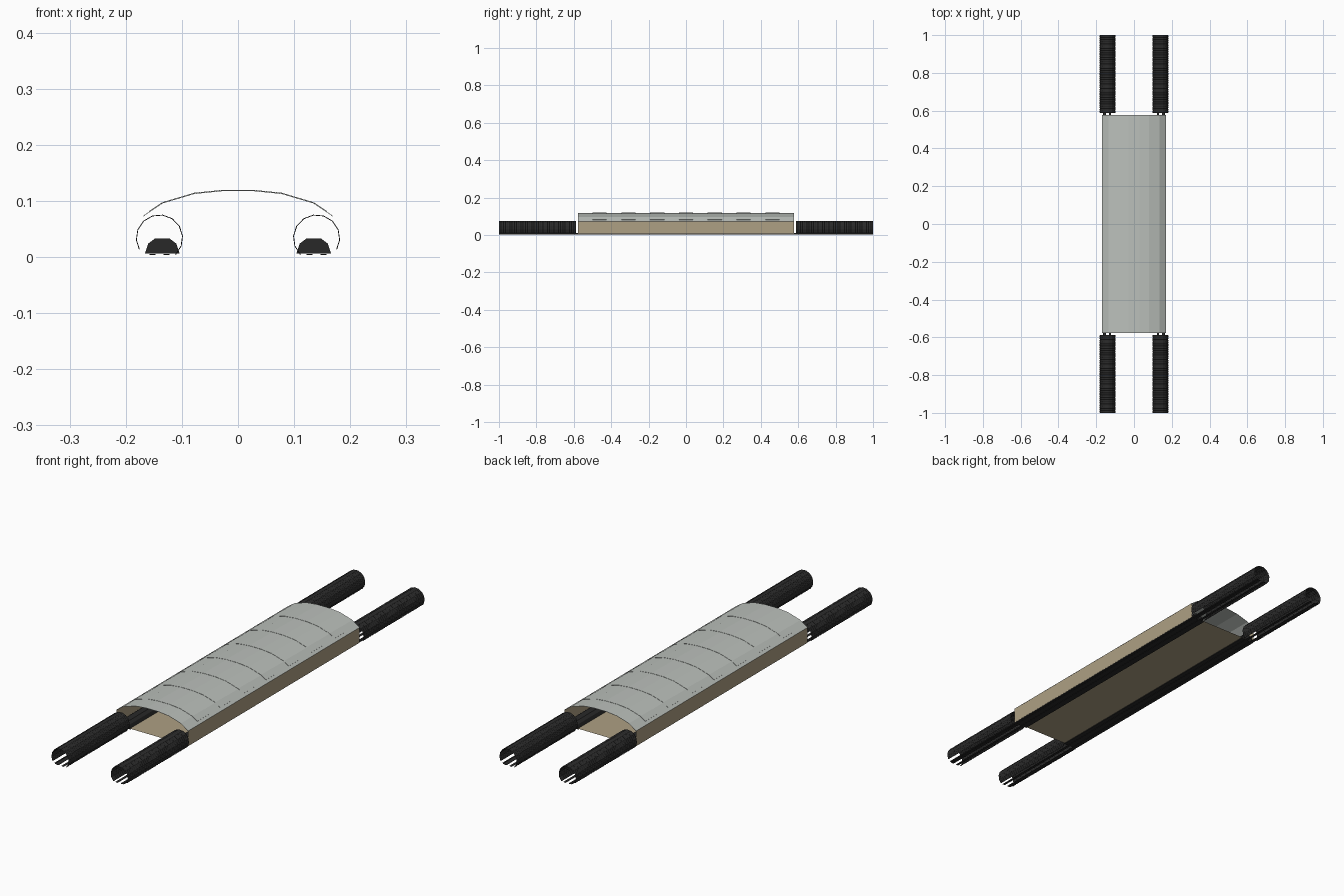
import bpy, math

if "Cube" in bpy.data.objects:
    bpy.data.objects.remove(bpy.data.objects["Cube"])


def material(name, rgb):
    m = bpy.data.materials.new(name)
    m.diffuse_color = (*rgb, 1)
    m.use_nodes = True
    m.node_tree.nodes["Principled BSDF"].inputs["Base Color"].default_value = m.diffuse_color
    return m


GREY = material("light grey", (0.50, 0.53, 0.50))
TAN = material("tan", (0.42, 0.35, 0.23))
BLACK = material("black", (0.022, 0.022, 0.022))


def loft(name, rings, mat, closed=False):
    """Skin a list of equal-length point rings into a surface."""
    n = len(rings[0])
    verts = [p for r in rings for p in r]
    faces = []
    for i in range(len(rings) - 1):
        for j in range(n if closed else n - 1):
            k = (j + 1) % n
            faces.append((i * n + j, i * n + k, (i + 1) * n + k, (i + 1) * n + j))
    if closed:
        faces += [tuple(range(n))[::-1], tuple((len(rings) - 1) * n + j for j in range(n))]
    me = bpy.data.meshes.new(name)
    me.from_pydata(verts, [], faces)
    me.materials.append(mat)
    ob = bpy.data.objects.new(name, me)
    bpy.context.collection.objects.link(ob)
    return ob


def extrude(name, profile, y0, y1, mat, closed=False):
    return loft(name, [[(x, y, z) for x, z in profile] for y in (y0, y1)], mat, closed)


def thicken(ob, t):
    s = ob.modifiers.new("thickness", "SOLIDIFY")
    s.thickness, s.offset = t, 0


# Arched roof
half = [(0.169, 0.073), (0.135, 0.096), (0.078, 0.113), (0.028, 0.118)]
arch = [(-x, z) for x, z in half] + half[::-1]
thicken(extrude("roof", arch, -0.578, 0.578, GREY), 0.001)

# Raised roof bands with a small tab on each flank
band = [(-0.158, 0.0805)] + arch[1:-1] + [(0.158, 0.0805)]
band = [(x, z + 0.0012) for x, z in band]
for i in range(7):
    y = (i - 3) * 0.154
    thicken(extrude("roof_band", band, y - 0.038, y + 0.038, GREY), 0.001)
    for s in (-1, 1):
        loft("roof_tab", [[(s * 0.120, y - 0.012, 0.1030), (s * 0.120, y + 0.012, 0.1030)],
                          [(s * 0.085, y - 0.020, 0.1135), (s * 0.085, y + 0.020, 0.1135)]], GREY)

# Floor and side walls
extrude("floor", [(-0.168, 0.010), (0.168, 0.010)], -0.578, 0.578, TAN)
for s in (-1, 1):
    extrude("side_wall", [(s * 0.168, 0.008), (s * 0.168, 0.073)], -0.578, 0.578, TAN)


# Ribbed open tubes at the four corners
def tube_ring(s, y, r):
    pts = []
    for i in range(11):
        a = math.radians(226 - 256 * i / 10)
        pts.append((s * (0.14 - r * math.cos(a)), y, 0.034 + r * math.sin(a)))
    return pts


def ribbed_tube(s, y0, y1):
    n = max(2, round((y1 - y0) / 0.012))
    step = (y1 - y0) / n
    rings = []
    for i in range(n):
        a = y0 + i * step
        rings += [tube_ring(s, a, 0.0405), tube_ring(s, a + step * 0.2, 0.042),
                  tube_ring(s, a + step * 0.8, 0.042)]
    rings.append(tube_ring(s, y1, 0.0405))
    ob = loft("ribbed_tube", rings, BLACK)
    # orient outer wide side to the outside
    for v in ob.data.vertices:
        v.co.x = s * 0.28 - v.co.x


for s in (-1, 1):
    for y0, y1 in ((-1, -0.847), (-0.847, -0.588), (0.588, 0.847), (0.847, 1)):
        ribbed_tube(s, y0, y1)

    # Narrow bottom strips running the whole length
    for x0, x1 in ((0.147, 0.158), (0.122, 0.133)):
        box = [(s * x0, 0.004), (s * x1, 0.004), (s * x1, 0.0055), (s * x0, 0.0055)]
        extrude("bottom_strip", box, -1, 1, BLACK, True)
    lip = [(s * 0.158, 0.005), (s * 0.164, 0.006), (s * 0.165, 0.010), (s * 0.161, 0.012)]
    extrude("strip_lip", lip, -1, 1, BLACK)

    # Low rail under the roof, resting through the floor
    rail = [(0.104, 0.006), (0.110, 0.024), (0.122, 0.033), (0.148, 0.033),
            (0.160, 0.024), (0.166, 0.006)]
    extrude("inner_rail", [(s * x, z) for x, z in rail], -0.577, 0.577, BLACK, True)
